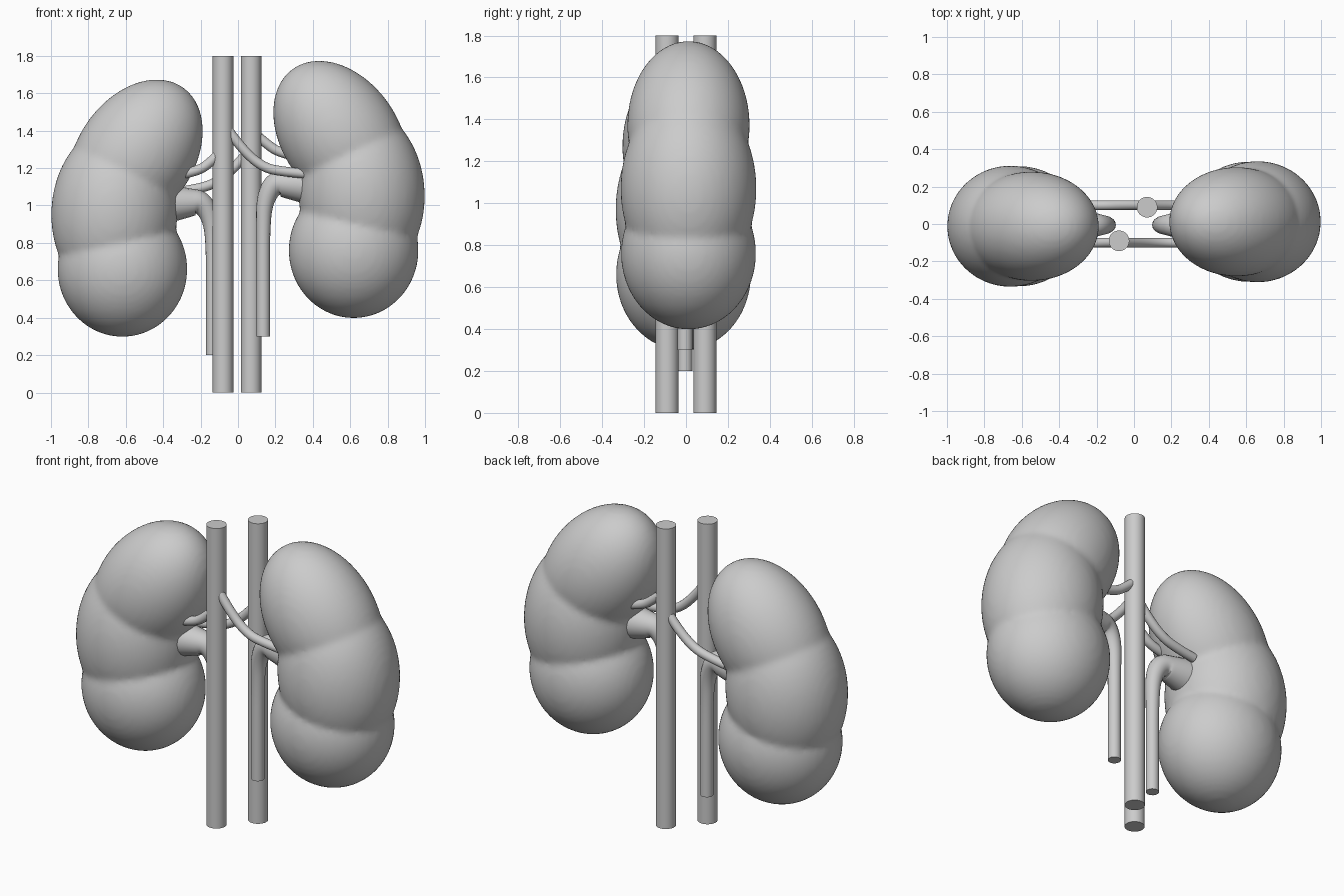
import bpy
from math import radians

if "Cube" in bpy.data.objects:
    bpy.data.objects.remove(bpy.data.objects["Cube"])


def activate(obj):
    bpy.ops.object.select_all(action='DESELECT')
    obj.select_set(True)
    bpy.context.view_layer.objects.active = obj


def tube(name, points, radii):
    """Smooth capped tube through NURBS control points."""
    data = bpy.data.curves.new(name, 'CURVE')
    data.dimensions = '3D'
    data.bevel_depth = 1.0
    data.bevel_resolution = 6
    data.use_fill_caps = True
    spline = data.splines.new('NURBS')
    spline.points.add(len(points) - 1)
    for p, co, r in zip(spline.points, points, radii):
        p.co = (*co, 1)
        p.radius = r
    spline.use_endpoint_u = True
    spline.order_u = 3
    spline.resolution_u = 8
    obj = bpy.data.objects.new(name, data)
    bpy.context.collection.objects.link(obj)
    activate(obj)
    bpy.ops.object.convert(target='MESH')
    bpy.ops.object.shade_smooth_by_angle(angle=radians(40))


def vessel(name, x, y):
    bpy.ops.mesh.primitive_cylinder_add(vertices=40, radius=0.055, depth=1.8,
                                        location=(x, y, 0.9))
    obj = bpy.context.object
    obj.name = name
    activate(obj)
    bpy.ops.object.shade_smooth_by_angle(angle=radians(40))


# Kidney lobes: x, z, radii, tilt
LOBES = [
    (0.548, 1.370, (0.312, 0.292, 0.442), -35),
    (0.660, 1.070, (0.338, 0.324, 0.460), -4),
    (0.618, 0.760, (0.347, 0.322, 0.362), 0),
]


def kidney(name, side, y, dz):
    parts = []
    for x, z, radii, tilt in LOBES:
        bpy.ops.mesh.primitive_uv_sphere_add(
            segments=64, ring_count=32, radius=1, location=(side * x, y, z + dz),
            rotation=(0, radians(tilt * side), 0))
        bpy.context.object.scale = radii
        parts.append(bpy.context.object)
    for p in parts:
        p.select_set(True)
    bpy.ops.object.join()
    obj = bpy.context.object
    obj.name = name
    bpy.ops.object.transform_apply(location=True, rotation=True, scale=True)
    # Fuse the lobes and soften the creases
    rm = obj.modifiers.new("fuse", 'REMESH')
    rm.mode = 'VOXEL'
    rm.voxel_size = 0.018
    sm = obj.modifiers.new("soften", 'SMOOTH')
    sm.factor = 0.5
    sm.iterations = 5
    activate(obj)
    for m in ("fuse", "soften"):
        bpy.ops.object.modifier_apply(modifier=m)
    bpy.ops.object.shade_smooth()


# Main vessels
vessel("main_vein", -0.08, -0.09)
vessel("main_artery", 0.07, 0.09)

# Kidneys and ureters, the left pair sitting lower
for label, s, y, dz in (("right", 1, 0.012, 0.0), ("left", -1, -0.012, -0.1)):
    kidney(label + "_kidney", s, y, dz)
    path = [(0.135, 0.30), (0.135, 0.60), (0.135, 0.86), (0.14, 1.02),
            (0.19, 1.12), (0.27, 1.115), (0.36, 1.11)]
    tube(label + "_ureter", [(s * x, -0.005, z + dz) for x, z in path],
         [0.036, 0.036, 0.036, 0.045, 0.06, 0.08, 0.10])

# Branch vessels to each kidney
BRANCHES = {
    "right_vein_branch": (-0.1, [(-0.05, 1.40), (0.03, 1.29), (0.14, 1.20), (0.25, 1.18), (0.36, 1.17)]),
    "left_vein_branch": (-0.1, [(-0.08, 1.30), (-0.14, 1.235), (-0.22, 1.18), (-0.32, 1.165)]),
    "right_artery_branch": (0.1, [(0.07, 1.40), (0.14, 1.34), (0.22, 1.28), (0.33, 1.26)]),
    "left_artery_branch": (0.1, [(0.07, 1.31), (0.01, 1.23), (-0.10, 1.13), (-0.20, 1.09), (-0.34, 1.07)]),
}
for name, (y, pts) in BRANCHES.items():
    tube(name, [(x, y, z) for x, z in pts], [0.026] * len(pts))
